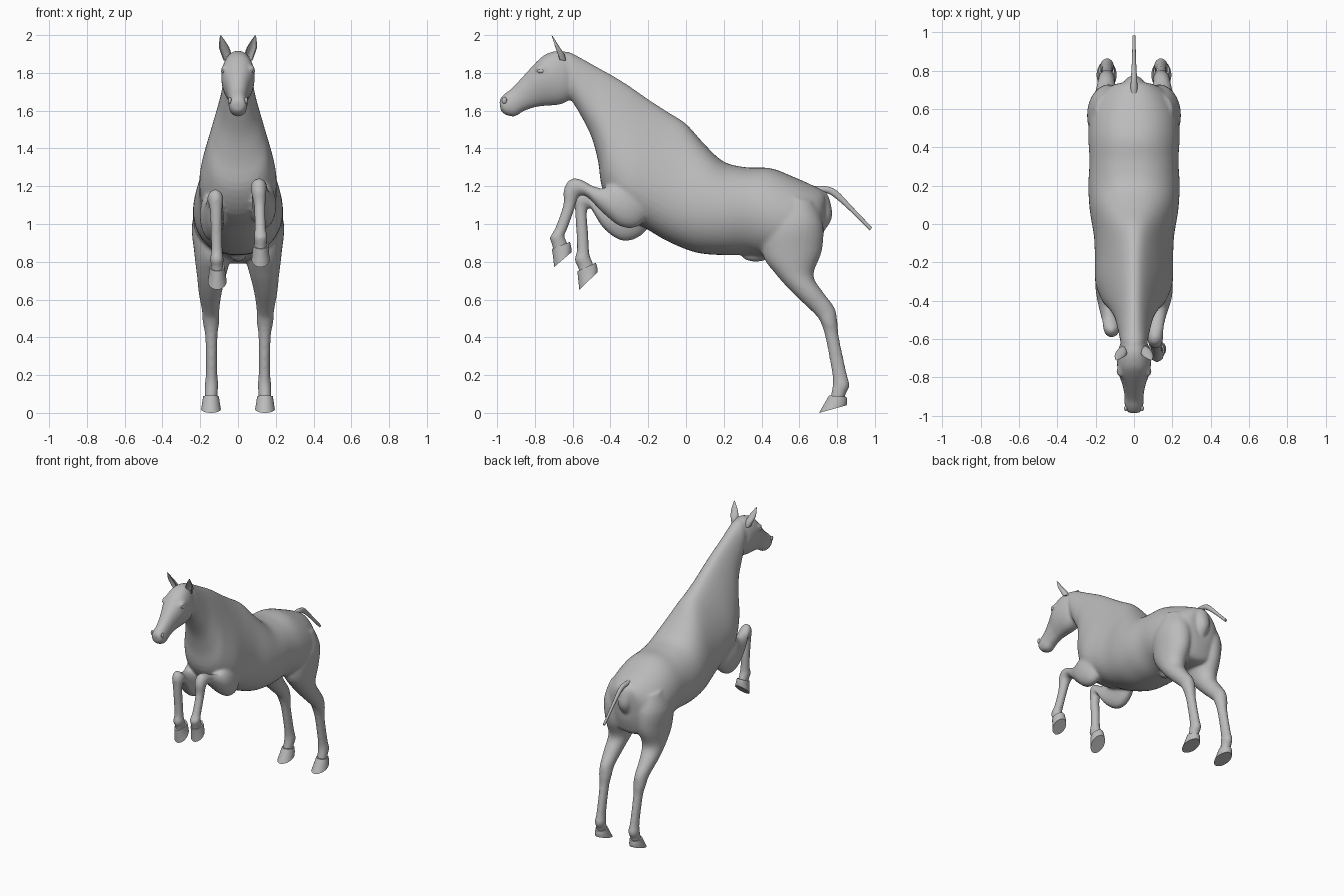
import bpy, bmesh, math
from mathutils import Vector

if "Cube" in bpy.data.objects:
    bpy.data.objects.remove(bpy.data.objects["Cube"], do_unlink=True)

grey = bpy.data.materials.new("coat grey")
grey.use_nodes = True
grey.diffuse_color = (0.5, 0.5, 0.5, 1)
grey.node_tree.nodes["Principled BSDF"].inputs["Base Color"].default_value = (0.5, 0.5, 0.5, 1)


def finish(bm, name):
    bmesh.ops.recalc_face_normals(bm, faces=bm.faces)
    me = bpy.data.meshes.new(name)
    bm.to_mesh(me)
    bm.free()
    me.materials.append(grey)
    ob = bpy.data.objects.new(name, me)
    bpy.context.collection.objects.link(ob)
    bpy.ops.object.select_all(action='DESELECT')
    ob.select_set(True)
    bpy.context.view_layer.objects.active = ob
    bpy.ops.object.shade_smooth_by_angle(angle=math.radians(45))
    return ob


def spline(rows, steps):
    """Catmull-Rom interpolation of the section rows."""
    out = []
    for i in range(len(rows) - 1):
        quad = (rows[max(i - 1, 0)], rows[i], rows[i + 1], rows[min(i + 2, len(rows) - 1)])
        for s in range(steps):
            t = s / steps
            out.append([0.5 * (2*b + (c - a)*t + (2*a - 5*b + 4*c - d)*t*t + (3*b - a - 3*c + d)*t**3)
                        for a, b, c, d in zip(*quad)])
    out.append(rows[-1])
    return out


def loft(name, rows, side=1, steps=4, power=1.0, cup=0.0, n=28):
    """Rows: (y, z) of one edge, (y, z) of the other, x centre, half width, taper."""
    bm = bmesh.new()
    rings = []
    for y1, z1, y2, z2, x, hw, taper in spline(rows, steps):
        ring = []
        for k in range(n):
            a = 2 * math.pi * k / n
            c, s = math.cos(a), math.sin(a)
            wide = math.copysign(abs(s) ** power, s) * (1 - taper * c)
            if c > 0:
                c *= 1 - cup * c * c
            ring.append(bm.verts.new((side * (x + hw * wide),
                                      (y1 + y2) / 2 + (y1 - y2) / 2 * c,
                                      (z1 + z2) / 2 + (z1 - z2) / 2 * c)))
        rings.append(ring)
    for r, q in zip(rings, rings[1:]):
        for k in range(n):
            bm.faces.new((r[k], r[(k + 1) % n], q[(k + 1) % n], q[k]))
    bm.faces.new(rings[0])
    bm.faces.new(rings[-1])
    return finish(bm, name)


def ball(name, loc, size):
    bm = bmesh.new()
    bmesh.ops.create_uvsphere(bm, u_segments=20, v_segments=12, radius=1)
    for v in bm.verts:
        v.co = Vector(loc) + Vector(a * b for a, b in zip(v.co, size))
    return finish(bm, name)


# Trunk and neck, from the rump to the poll
parts = [loft("body", [
    (0.74, 1.14, 0.725, 0.92, 0, 0.07, 0),
    (0.73, 1.17, 0.71, 0.86, 0, 0.12, 0),
    (0.68, 1.20, 0.68, 0.80, 0, 0.185, 0.05),
    (0.58, 1.245, 0.60, 0.79, 0, 0.228, 0.05),
    (0.45, 1.295, 0.47, 0.81, 0, 0.238, 0.05),
    (0.32, 1.30, 0.34, 0.835, 0, 0.232, 0),
    (0.20, 1.33, 0.20, 0.835, 0, 0.238, 0.05),
    (0.10, 1.42, 0.05, 0.85, 0, 0.228, 0.15),
    (0.00, 1.53, -0.10, 0.91, 0, 0.20, 0.3),
    (-0.10, 1.595, -0.22, 0.98, 0, 0.19, 0.4),
    (-0.20, 1.66, -0.35, 1.05, 0, 0.185, 0.45),
    (-0.30, 1.73, -0.44, 1.18, 0, 0.155, 0.4),
    (-0.38, 1.78, -0.465, 1.33, 0, 0.125, 0.35),
    (-0.47, 1.83, -0.50, 1.46, 0, 0.098, 0.25),
    (-0.55, 1.875, -0.56, 1.58, 0, 0.082, 0.15),
    (-0.62, 1.91, -0.61, 1.66, 0, 0.07, 0),
    (-0.67, 1.90, -0.63, 1.69, 0, 0.05, 0)], power=0.9, n=48)]

# Head, from the poll to the lips
parts.append(loft("head", [
    (-0.60, 1.90, -0.58, 1.72, 0, 0.05, 0),
    (-0.67, 1.918, -0.615, 1.66, 0, 0.078, 0),
    (-0.74, 1.90, -0.67, 1.632, 0, 0.088, -0.1),
    (-0.79, 1.86, -0.74, 1.626, 0, 0.083, -0.15),
    (-0.855, 1.79, -0.80, 1.618, 0, 0.062, -0.1),
    (-0.92, 1.72, -0.86, 1.597, 0, 0.05, 0),
    (-0.957, 1.692, -0.905, 1.57, 0, 0.05, 0),
    (-0.983, 1.665, -0.955, 1.578, 0, 0.042, 0),
    (-0.988, 1.645, -0.98, 1.60, 0, 0.025, 0)], power=0.85))

# Hind legs: thigh, gaskin, hock, cannon and pastern
hind = [
    (0.50, 1.15, 0.68, 1.12, 0.12, 0.08, 0),
    (0.41, 1.00, 0.725, 1.00, 0.13, 0.114, 0),
    (0.405, 0.84, 0.72, 0.86, 0.132, 0.10, 0),
    (0.475, 0.735, 0.675, 0.73, 0.14, 0.078, 0),
    (0.57, 0.63, 0.725, 0.64, 0.147, 0.061, 0),
    (0.675, 0.53, 0.787, 0.555, 0.145, 0.046, 0),
    (0.71, 0.485, 0.802, 0.475, 0.143, 0.044, 0),
    (0.738, 0.40, 0.81, 0.40, 0.141, 0.032, 0),
    (0.772, 0.22, 0.85, 0.21, 0.14, 0.03, 0),
    (0.778, 0.16, 0.866, 0.145, 0.14, 0.036, 0),
    (0.772, 0.12, 0.845, 0.10, 0.142, 0.034, 0),
    (0.765, 0.08, 0.84, 0.07, 0.143, 0.034, 0)]
# Raised forelegs: the left reaches higher than the right
fore_left = [
    (-0.32, 1.25, -0.17, 1.08, 0.12, 0.06, 0),
    (-0.39, 1.22, -0.25, 0.99, 0.135, 0.066, 0),
    (-0.44, 1.19, -0.34, 0.985, 0.135, 0.06, 0),
    (-0.50, 1.205, -0.43, 1.05, 0.122, 0.05, 0),
    (-0.56, 1.237, -0.52, 1.14, 0.112, 0.043, 0),
    (-0.615, 1.235, -0.56, 1.15, 0.11, 0.042, 0),
    (-0.648, 1.18, -0.575, 1.13, 0.111, 0.038, 0),
    (-0.65, 1.10, -0.59, 1.08, 0.115, 0.03, 0),
    (-0.692, 0.98, -0.63, 0.97, 0.118, 0.03, 0),
    (-0.72, 0.93, -0.645, 0.94, 0.12, 0.036, 0),
    (-0.71, 0.89, -0.635, 0.915, 0.12, 0.033, 0),
    (-0.70, 0.85, -0.625, 0.89, 0.12, 0.034, 0)]
fore_right = [
    (-0.32, 1.22, -0.15, 1.05, 0.12, 0.06, 0),
    (-0.37, 1.17, -0.23, 0.945, 0.135, 0.066, 0),
    (-0.42, 1.14, -0.33, 0.91, 0.135, 0.06, 0),
    (-0.49, 1.15, -0.43, 0.97, 0.127, 0.05, 0),
    (-0.55, 1.185, -0.495, 1.07, 0.12, 0.043, 0),
    (-0.588, 1.15, -0.512, 1.09, 0.118, 0.04, 0),
    (-0.588, 1.08, -0.525, 1.06, 0.116, 0.033, 0),
    (-0.58, 0.95, -0.518, 0.95, 0.114, 0.03, 0),
    (-0.578, 0.86, -0.512, 0.85, 0.112, 0.031, 0),
    (-0.59, 0.81, -0.505, 0.82, 0.112, 0.036, 0),
    (-0.572, 0.77, -0.495, 0.80, 0.111, 0.033, 0),
    (-0.565, 0.73, -0.485, 0.77, 0.11, 0.034, 0)]
parts += [loft("hind_leg", hind, s) for s in (1, -1)]
parts += [loft("left_foreleg", fore_left, 1), loft("right_foreleg", fore_right, -1)]

# Muscle below the tail, sheath, and brows over the eyes
parts.append(loft("dock", [
    (0.66, 1.19, 0.66, 1.10, 0, 0.05, 0), (0.74, 1.17, 0.68, 1.10, 0, 0.055, 0),
    (0.772, 1.08, 0.68, 1.06, 0, 0.055, 0), (0.768, 1.02, 0.68, 1.0, 0, 0.045, 0),
    (0.73, 0.96, 0.67, 0.96, 0, 0.03, 0)]))
parts.append(ball("sheath", (0, 0.37, 0.835), (0.04, 0.075, 0.035)))
parts += [ball("brow", (s * 0.07, -0.765, 1.822), (0.02, 0.035, 0.02)) for s in (1, -1)]

# Fuse the flesh into one smooth skin
bpy.ops.object.select_all(action='DESELECT')
for p in parts:
    p.select_set(True)
body = parts[0]
bpy.context.view_layer.objects.active = body
bpy.ops.object.join()
remesh = body.modifiers.new("Fuse", 'REMESH')
remesh.mode = 'VOXEL'
remesh.voxel_size = 0.01
remesh.use_smooth_shade = True
smooth = body.modifiers.new("Soften", 'SMOOTH')
smooth.factor = 0.5
smooth.iterations = 5

# Hooves with a flat sole
hooves = {
    "hind_hoof": [(0.757, 0.092, 0.85, 0.085, 0.143, 0.041, 0),
                  (0.73, 0.045, 0.853, 0.06, 0.143, 0.047, 0),
                  (0.704, 0.0, 0.85, 0.04, 0.143, 0.052, 0)],
    "left_fore_hoof": [(-0.71, 0.868, -0.615, 0.905, 0.12, 0.04, 0),
                       (-0.703, 0.82, -0.608, 0.88, 0.12, 0.044, 0),
                       (-0.698, 0.772, -0.607, 0.85, 0.12, 0.048, 0)],
    "right_fore_hoof": [(-0.575, 0.75, -0.478, 0.795, 0.11, 0.04, 0),
                        (-0.57, 0.70, -0.47, 0.77, 0.11, 0.044, 0),
                        (-0.565, 0.652, -0.468, 0.745, 0.11, 0.05, 0)]}
for s in (1, -1):
    loft("hind_hoof", hooves["hind_hoof"], s)
loft("left_fore_hoof", hooves["left_fore_hoof"], 1)
loft("right_fore_hoof", hooves["right_fore_hoof"], -1)

# Tail
loft("tail", [
    (0.66, 1.20, 0.66, 1.15, 0, 0.02, 0), (0.74, 1.20, 0.73, 1.165, 0, 0.017, 0),
    (0.80, 1.175, 0.78, 1.145, 0, 0.014, 0), (0.88, 1.092, 0.865, 1.072, 0, 0.01, 0),
    (0.985, 0.982, 0.973, 0.966, 0, 0.008, 0)], n=12)

for s, side in ((1, "left"), (-1, "right")):
    # Cupped ears
    loft(side + "_ear", [
        (-0.685, 1.87, -0.635, 1.865, 0.055, 0.022, 0),
        (-0.70, 1.91, -0.645, 1.90, 0.064, 0.027, 0),
        (-0.708, 1.95, -0.668, 1.935, 0.076, 0.025, 0),
        (-0.714, 2.0, -0.706, 1.995, 0.092, 0.003, 0)], s, cup=1.3, n=20)
    # Eyes and nostril rims
    ball(side + "_eye", (s * 0.078, -0.768, 1.81), (0.012, 0.02, 0.012))
    ball(side + "_nostril", (s * 0.043, -0.962, 1.655), (0.009, 0.014, 0.018))
